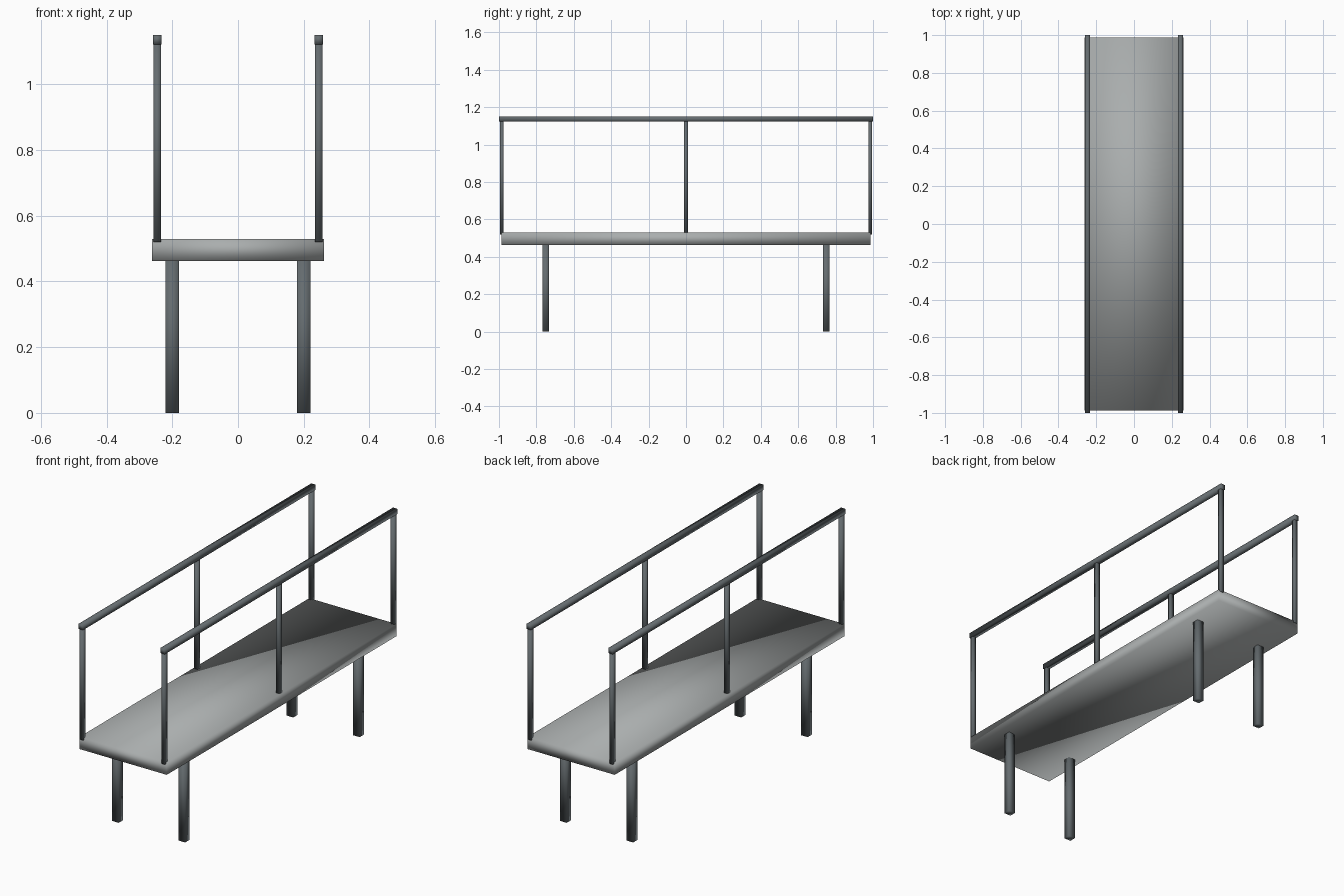
import bpy

cube = bpy.data.objects.get("Cube")
if cube:
    bpy.data.objects.remove(cube, do_unlink=True)


def make_material(name, color):
    mat = bpy.data.materials.new(name)
    mat.use_nodes = True
    mat.diffuse_color = color
    mat.node_tree.nodes["Principled BSDF"].inputs["Base Color"].default_value = color
    return mat


light_grey = make_material("light grey", (0.40, 0.42, 0.42, 1))
dark_grey = make_material("dark grey", (0.13, 0.15, 0.16, 1))


def box(name, size, center, mat):
    """Softly shaded rectangular bar or slab."""
    bpy.ops.mesh.primitive_cube_add(size=1, location=center)
    obj = bpy.context.object
    obj.name = name
    obj.scale = size
    bpy.ops.object.transform_apply(location=False, rotation=False, scale=True)
    bpy.ops.object.shade_smooth()
    obj.data.materials.append(mat)
    return obj


# Walkway slab
box("deck", (0.525, 1.975, 0.066), (0, 0, 0.496), light_grey)

for side, x in (("right", -1), ("left", 1)):
    # Support legs
    for end, y in (("front", -0.75), ("back", 0.75)):
        box(f"{side}_{end}_leg", (0.04, 0.037, 0.47), (x * 0.2, y, 0.235), dark_grey)
    # Railing posts
    for place, y in (("front", -0.985), ("middle", 0), ("back", 0.985)):
        box(f"{side}_{place}_post", (0.022, 0.02, 0.61), (x * 0.246, y, 0.825), dark_grey)
    # Handrail
    box(f"{side}_handrail", (0.026, 2.0, 0.028), (x * 0.246, 0, 1.136), dark_grey)
